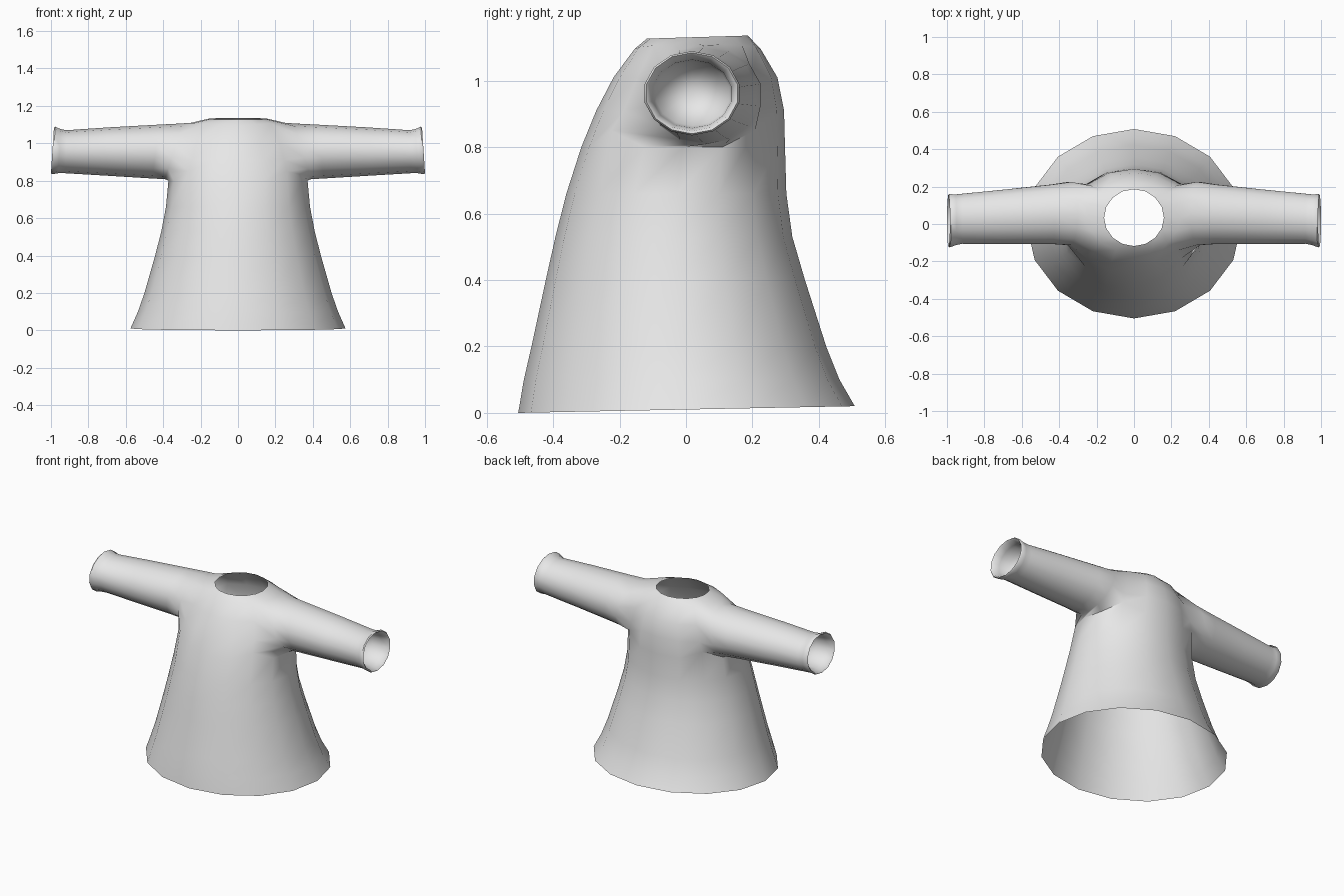
import bpy, bmesh, math

if "Cube" in bpy.data.objects:
    bpy.data.objects.remove(bpy.data.objects["Cube"])

cloth = bpy.data.materials.new("light_grey_cloth")
cloth.diffuse_color = (0.8, 0.8, 0.8, 1)
cloth.use_nodes = True
cloth.node_tree.nodes["Principled BSDF"].inputs["Base Color"].default_value = cloth.diffuse_color

SIDES = 16
# Body rings: height, front y, back y, half width
RINGS = [
    (0.00, -0.505, 0.508, 0.575),
    (0.10, -0.488, 0.462, 0.535),
    (0.20, -0.465, 0.422, 0.500),
    (0.40, -0.422, 0.358, 0.443),
    (0.53, -0.393, 0.320, 0.410),
    (0.66, -0.360, 0.302, 0.385),
    (0.80, -0.315, 0.298, 0.372),
    (0.91, -0.270, 0.295, 0.350),
    (1.01, -0.218, 0.275, 0.310),
    (1.095, -0.155, 0.225, 0.250),
    (1.130, -0.118, 0.186, 0.160),
]
LOW, HIGH = 6, 9          # rows that bound the armholes

bm = bmesh.new()

# Body: lofted rings, column 0 at the front, 4 at +x, 8 at the back
body = []
for i, (z, front, back, half) in enumerate(RINGS):
    ring = []
    for k in range(SIDES):
        a = 2 * math.pi * k / SIDES
        x = half * math.sin(a)
        y = (front + back) / 2 - (back - front) / 2 * math.cos(a)
        h = z
        if i == 0:
            h += 0.02 * (y + 0.505)            # hem rises to the back
        if i == LOW and k in (2, 6, 10, 14):
            h += 0.05                          # rounded armhole corners
        if i == HIGH:
            h += 0.015 * abs(math.sin(a))      # shoulder line
        if i == len(RINGS) - 1:
            h += 0.03 * y                      # neckline tilt
        ring.append(bm.verts.new((x, y, h)))
    body.append(ring)
for i in range(len(RINGS) - 1):
    for k in range(SIDES):
        if LOW <= i < HIGH and (2 <= k < 6 or 10 <= k < 14):
            continue                           # armhole
        n = (k + 1) % SIDES
        bm.faces.new((body[i][k], body[i][n], body[i + 1][n], body[i + 1][k]))

# Sleeve rings: x, x change from top to bottom, y centre, y radius, z centre, z radius
SLEEVE = [
    (0.345, 0.045, 0.056, 0.173, 0.957, 0.149),
    (0.44, 0.02, 0.052, 0.163, 0.956, 0.144),
    (0.70, 0.005, 0.038, 0.149, 0.956, 0.129),
    (0.92, 0.004, 0.028, 0.137, 0.955, 0.115),
    (0.955, 0.006, 0.022, 0.139, 0.958, 0.118),
    (0.985, 0.008, 0.018, 0.146, 0.962, 0.127),   # cuff edge
    (0.992, 0.008, 0.018, 0.140, 0.962, 0.122),
    (0.985, 0.008, 0.018, 0.132, 0.962, 0.114),   # inside of cuff
    (0.945, 0.005, 0.018, 0.121, 0.960, 0.103),
    (0.88, 0.003, 0.020, 0.113, 0.960, 0.096),
]
# Armhole loop as (row, column), starting under the arm and going round the back
HOLE = ([(LOW, k) for k in (4, 5, 6)] + [(7, 6), (8, 6)]
        + [(HIGH, k) for k in (6, 5, 4, 3, 2)] + [(8, 2), (7, 2)]
        + [(LOW, k) for k in (2, 3)])
N = len(HOLE)

for side in (1, -1):
    prev = [body[r][k if side == 1 else (SIDES - k) % SIDES] for r, k in HOLE]
    for x, lean, cy, ry, cz, rz in SLEEVE:
        ring = []
        for j in range(N):
            a = 2 * math.pi * j / N
            ring.append(bm.verts.new((side * (x + lean * math.cos(a)),
                                      cy + ry * math.sin(a), cz - rz * math.cos(a))))
        for j in range(N):
            n = (j + 1) % N
            quad = (prev[j], prev[n], ring[n], ring[j])
            bm.faces.new(quad if side == 1 else quad[::-1])
        prev = ring
    # Tapered closing inside the cuff
    tip = bm.verts.new((side * 0.78, 0.015, 0.965))
    for j in range(N):
        tri = (prev[j], prev[(j + 1) % N], tip)
        bm.faces.new(tri if side == 1 else tri[::-1])

bmesh.ops.recalc_face_normals(bm, faces=bm.faces[:])
if sum(f.normal.dot(f.calc_center_median()) for f in body[0][0].link_faces) < 0:
    bmesh.ops.reverse_faces(bm, faces=bm.faces[:])

mesh = bpy.data.meshes.new("tunic")
bm.to_mesh(mesh)
bm.free()
tunic = bpy.data.objects.new("tunic", mesh)
bpy.context.collection.objects.link(tunic)
mesh.materials.append(cloth)

bpy.context.view_layer.objects.active = tunic
tunic.select_set(True)
bpy.ops.object.shade_smooth_by_angle(angle=math.radians(60))
